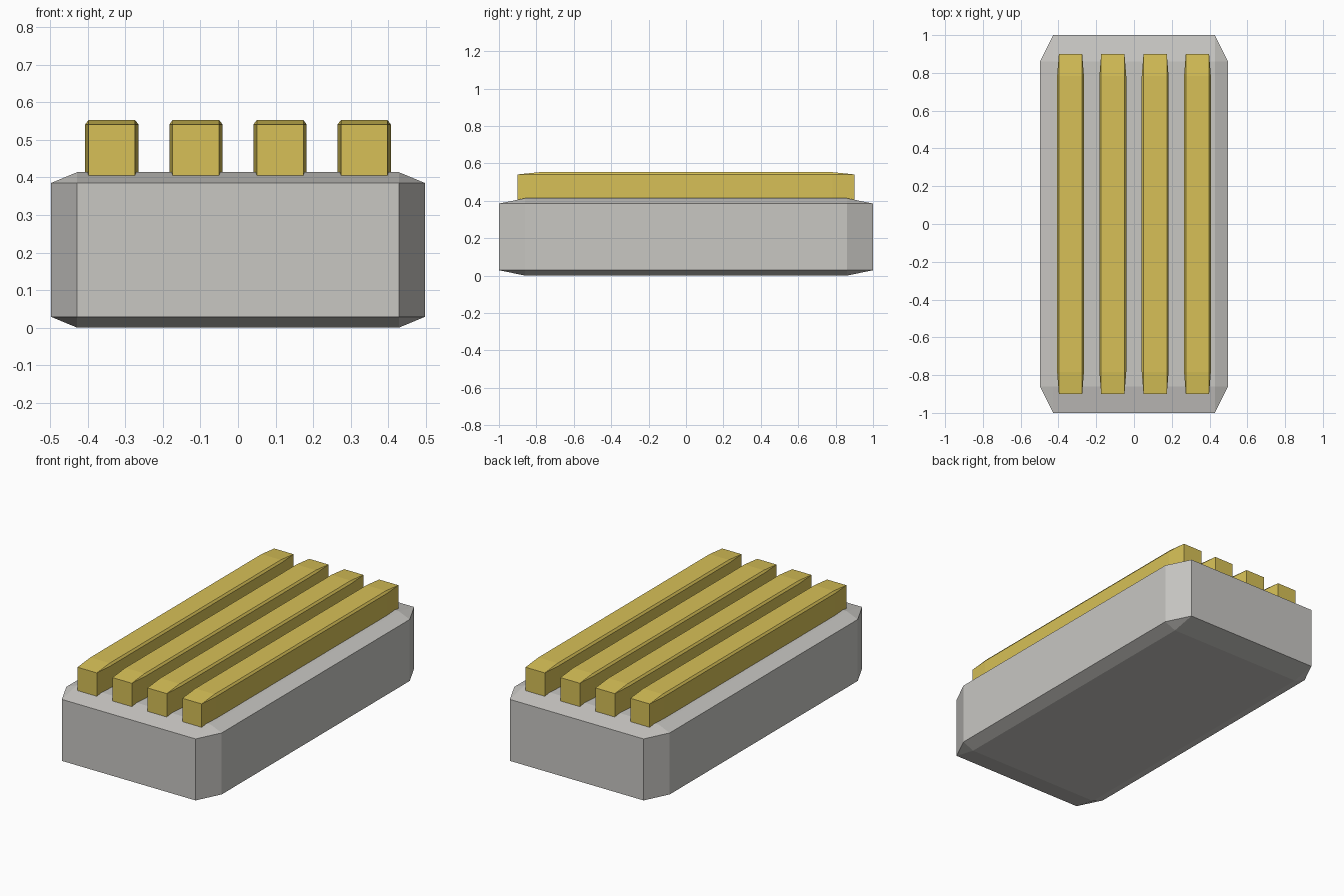
import bpy
import bmesh

if "Cube" in bpy.data.objects:
    bpy.data.objects.remove(bpy.data.objects["Cube"], do_unlink=True)


def make_material(name, rgb):
    mat = bpy.data.materials.new(name)
    mat.use_nodes = True
    mat.diffuse_color = (*rgb, 1)
    mat.node_tree.nodes["Principled BSDF"].inputs["Base Color"].default_value = (*rgb, 1)
    return mat


def chamfered_block(name, low, high, chamfer, mat):
    """Unit cube chamfered first, then stretched, so chamfers follow the proportions."""
    bm = bmesh.new()
    bmesh.ops.create_cube(bm, size=2)
    bmesh.ops.bevel(bm, geom=bm.edges[:], offset=chamfer, segments=1,
                    affect='EDGES', offset_type='OFFSET', profile=0.5)
    bmesh.ops.scale(bm, verts=bm.verts, vec=[(h - l) / 2 for l, h in zip(low, high)])
    bmesh.ops.translate(bm, verts=bm.verts, vec=[(h + l) / 2 for l, h in zip(low, high)])
    mesh = bpy.data.meshes.new(name)
    bm.to_mesh(mesh)
    bm.free()
    mesh.materials.append(mat)
    obj = bpy.data.objects.new(name, mesh)
    bpy.context.collection.objects.link(obj)
    return obj


grey = make_material("warm grey", (0.58, 0.57, 0.545))
gold = make_material("gold", (0.68, 0.53, 0.095))

# Body slab
chamfered_block("body", (-0.498, -1, 0), (0.498, 1, 0.414), 0.14, grey)

# Row of four long bars sunk into the top
for i in range(4):
    x = (i - 1.5) * 0.224
    chamfered_block(f"bar_{i + 1}", (x - 0.071, -0.9, 0.37), (x + 0.071, 0.9, 0.553), 0.13, gold)
